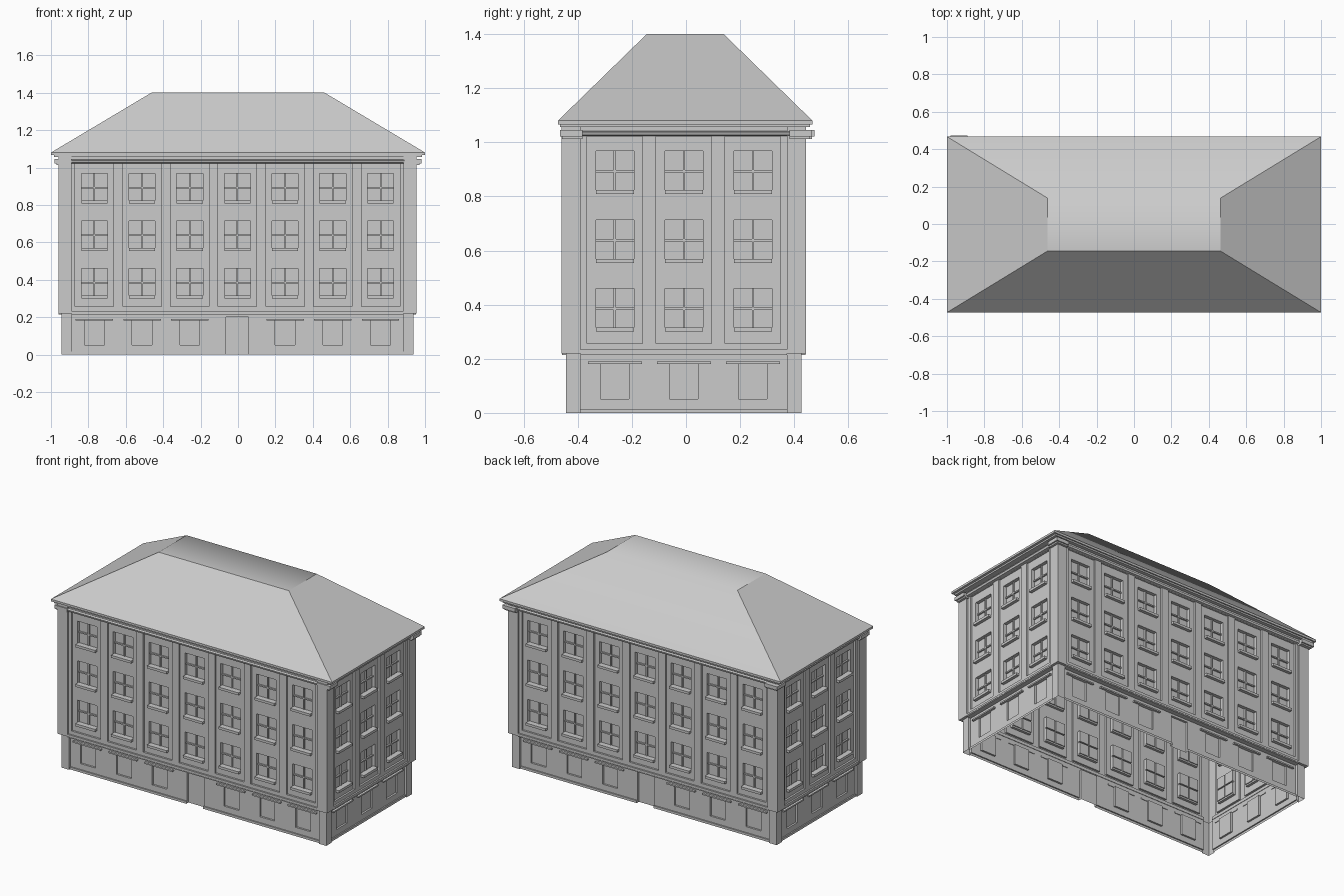
import bpy, bmesh
from mathutils import Matrix, Vector

if "Cube" in bpy.data.objects:
    bpy.data.objects.remove(bpy.data.objects["Cube"])

CX, CY = -0.003, -0.008          # centre of the walls
BAY = 0.255                      # bay spacing
FLOORS = (0.31, 0.563, 0.818)    # window bottoms of the upper floors


def finish(name, bm):
    me = bpy.data.meshes.new(name)
    bm.to_mesh(me)
    bm.free()
    ob = bpy.data.objects.new(name, me)
    bpy.context.collection.objects.link(ob)
    return ob


def facade_matrix(k):
    return Matrix.Translation((CX, CY, 0)) @ Matrix.Rotation(k * 1.5707963, 4, 'Z')


def relief(name, k, dist, rects):
    """Stepped wall skin: rects are (u0, u1, v0, v1, depth), later ones win."""
    us = sorted({round(c, 5) for r in rects for c in r[0:2]})
    vs = sorted({round(c, 5) for r in rects for c in r[2:4]})

    def depth(i, j):
        u, v = (us[i] + us[i + 1]) / 2, (vs[j] + vs[j + 1]) / 2
        return [r[4] for r in rects if r[0] < u < r[1] and r[2] < v < r[3]][-1]

    n, m = len(us) - 1, len(vs) - 1
    d = [[depth(i, j) for j in range(m)] for i in range(n)]
    bm, cache, mat = bmesh.new(), {}, facade_matrix(k)

    def quad(*pts):
        verts = []
        for u, v, w in pts:
            key = (u, v, round(w, 5))
            if key not in cache:
                cache[key] = bm.verts.new(mat @ Vector((u, w - dist, v)))
            verts.append(cache[key])
        bm.faces.new(verts)

    for i in range(n):
        for j in range(m):
            a, b, c, e, w = us[i], us[i + 1], vs[j], vs[j + 1], d[i][j]
            quad((a, c, w), (b, c, w), (b, e, w), (a, e, w))
            if i + 1 < n and d[i + 1][j] != w:
                x = d[i + 1][j]
                quad((b, c, w), (b, c, x), (b, e, x), (b, e, w))
            if j + 1 < m and d[i][j + 1] != w:
                x = d[i][j + 1]
                quad((a, e, w), (b, e, w), (b, e, x), (a, e, x))
    return finish(name, bm)


def boxes(name, specs, mat=Matrix()):
    """Boxes given as (x0, x1, y0, y1, z0, z1)."""
    bm = bmesh.new()
    for x0, x1, y0, y1, z0, z1 in specs:
        t = Matrix.Translation(((x0 + x1) / 2, (y0 + y1) / 2, (z0 + z1) / 2))
        s = Matrix.Diagonal((x1 - x0, y1 - y0, z1 - z0, 1))
        bmesh.ops.create_cube(bm, size=1, matrix=mat @ t @ s)
    return finish(name, bm)


def rings(name, loops, cx, cy, cap=False):
    """Skin a stack of rectangles (half_x, half_y, z)."""
    bm = bmesh.new()
    rows = [[bm.verts.new((cx + sx * hx, cy + sy * hy, z))
             for sx, sy in ((-1, -1), (1, -1), (1, 1), (-1, 1))] for hx, hy, z in loops]
    for lo, hi in zip(rows, rows[1:]):
        for i in range(4):
            j = (i + 1) % 4
            bm.faces.new((lo[i], lo[j], hi[j], hi[i]))
    if cap:
        # the back slope and the flat top are shaded as one smooth surface
        top = bm.faces.new(rows[-1])
        top.smooth = True
        for f in rows[-1][2].link_faces:
            if rows[-1][3] in f.verts:
                f.smooth = True
    return finish(name, bm)


# Four facades: front, right, back, left
HX, HY = 0.958, 0.452
for k, side in enumerate(("front", "right", "back", "left")):
    L, D, bays = (HX, HY, 7) if k % 2 == 0 else (HY, HX, 3)
    centres = [(i - (bays - 1) / 2) * BAY for i in range(bays)]
    W = L - 0.07
    mat = facade_matrix(k)

    # upper wall: corner pilasters, recessed bays, windows with four panes
    rects = [(-L, L, 0.22, 1.06, 0), (-W, W, 0.22, 1.06, 0.012)]
    sills = []
    for c in centres:
        rects.append((c - 0.103, c + 0.103, 0.257, 1.022, 0.024))
        for z in FLOORS:
            top = z + 0.15
            rects.append((c - 0.07, c + 0.07, z, top, 0.036))
            mid = (z + top) / 2
            for u0, u1 in ((c - 0.07, c - 0.004), (c + 0.004, c + 0.07)):
                rects.append((u0, u1, z, mid - 0.004, 0.046))
                rects.append((u0, u1, mid + 0.004, top, 0.046))
            sills.append((c - 0.07, c + 0.07, 0.004 - D, 0.04 - D, z - 0.01, z + 0.006))
    relief(side + "_upper_wall", k, D, rects)
    boxes(side + "_window_sills", sills, mat)

    # ground floor: corner piers, plinth, windows, lintels, central door
    l, e = L - 0.017, D - 0.017
    rects = [(-l, l, 0, 0.222, 0), (-W, W, 0, 0.222, 0.016), (-W, W, 0, 0.015, 0.008)]
    lintels = []
    for c in centres:
        if bays == 7 and abs(c) < 0.01:
            rects.append((c - 0.06, c + 0.06, 0, 0.2, 0.03))
            continue
        rects.append((c - 0.053, c + 0.053, 0.052, 0.185, 0.028))
        lintels.append((c - 0.1, c + 0.1, 0.002 - e, 0.02 - e, 0.181, 0.19))
    relief(side + "_ground_wall", k, e, rects)
    boxes(side + "_lintels", lintels, mat)

    # belt course between the corners
    boxes(side + "_belt_course", [(-W, W, -D + 0.002, -D + 0.036, 0.214, 0.234)], mat)

# underside of the overhanging upper floors
rings("overhang_soffit", [(HX - 0.017, HY - 0.017, 0.22), (HX, HY, 0.22)], CX, CY)

# cornice moulding
rings("cornice", [(0.944, 0.438, 1.022), (0.962, 0.453, 1.026), (0.967, 0.457, 1.038),
                  (0.95, 0.444, 1.042), (0.95, 0.444, 1.058)], CX, CY)

# pilaster capitals (the back left one stands out a little further)
caps = []
for sx in (-1, 1):
    for sy in (-1, 1):
        tip = 0.474 if (sx, sy) == (-1, 1) else 0.466
        for ox, oy, z0, z1 in ((0.97, tip - 0.008, 1.013, 1.022), (0.98, tip, 1.022, 1.045)):
            xs, ys = sorted((sx * ox, sx * 0.889)), sorted((sy * oy, sy * 0.382))
            caps.append((*xs, *ys, z0, z1))
boxes("pilaster_capitals", caps)

# eaves and hipped roof with a flat top
rings("eaves", [(0.94, 0.435, 1.056), (0.984, 0.462, 1.056), (0.984, 0.462, 1.066),
                (1.0, 0.47, 1.066), (1.0, 0.47, 1.08)], 0, -0.003)
rings("roof", [(1.0, 0.47, 1.08), (0.463, 0.142, 1.4)], 0, -0.003, cap=True)
